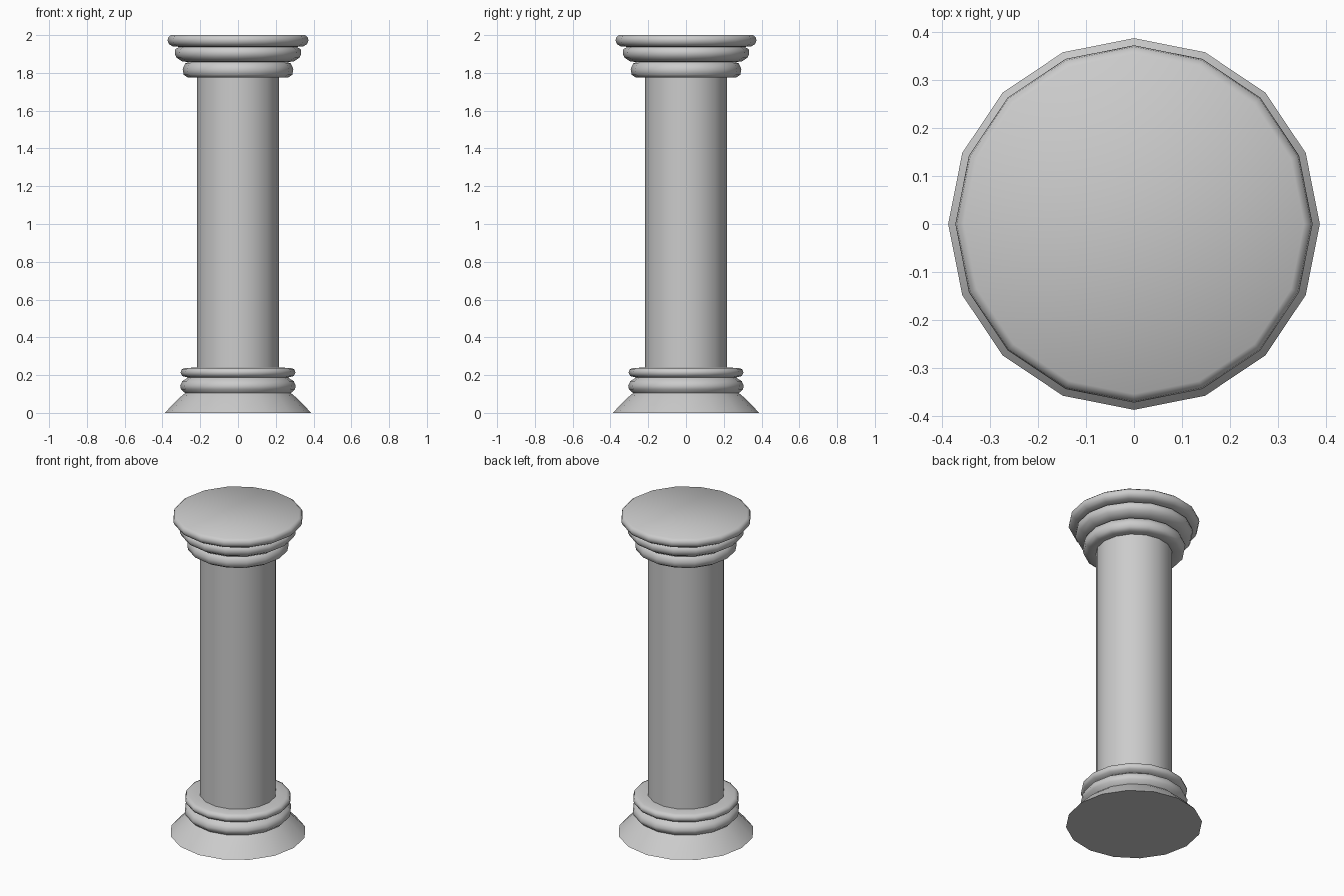
import bpy, bmesh
from math import sin, cos, pi, radians

if "Cube" in bpy.data.objects:
    bpy.data.objects.remove(bpy.data.objects["Cube"])

SIDES = 16


def lathe(name, profile, cap_bottom=False, cap_top=False):
    """Spin a (radius, height) profile around z."""
    bm = bmesh.new()
    rings = [[bm.verts.new((r * cos(2 * pi * i / SIDES), r * sin(2 * pi * i / SIDES), z))
              for i in range(SIDES)] for r, z in profile]
    for a, b in zip(rings, rings[1:]):
        for i in range(SIDES):
            j = (i + 1) % SIDES
            bm.faces.new((a[i], a[j], b[j], b[i]))
    if cap_bottom:
        bm.faces.new(rings[0][::-1])
    if cap_top:
        bm.faces.new(rings[-1])
    mesh = bpy.data.meshes.new(name)
    bm.to_mesh(mesh)
    bm.free()
    obj = bpy.data.objects.new(name, mesh)
    bpy.context.collection.objects.link(obj)
    bpy.ops.object.select_all(action='DESELECT')
    obj.select_set(True)
    bpy.context.view_layer.objects.active = obj
    bpy.ops.object.shade_smooth_by_angle(angle=radians(58))
    return obj


# Flared foot with two rounded rings
lathe("base", [(0.388, 0), (0.31, 0.08), (0.28, 0.105), (0.302, 0.125), (0.306, 0.145),
               (0.295, 0.168), (0.265, 0.187), (0.295, 0.195), (0.304, 0.212),
               (0.299, 0.23), (0.28, 0.238), (0.218, 0.24)], cap_bottom=True)

# Plain round shaft
lathe("shaft", [(0.218, 0.24), (0.218, 1.78)])

# Three rings stepping outwards to a flat top
lathe("capital", [(0.218, 1.78), (0.265, 1.775), (0.288, 1.79), (0.293, 1.82), (0.28, 1.85),
                  (0.26, 1.858), (0.295, 1.86), (0.325, 1.88), (0.335, 1.90),
                  (0.332, 1.925), (0.31, 1.938), (0.345, 1.94), (0.365, 1.952),
                  (0.373, 1.97), (0.37, 1.988), (0.355, 2.0)], cap_top=True)
